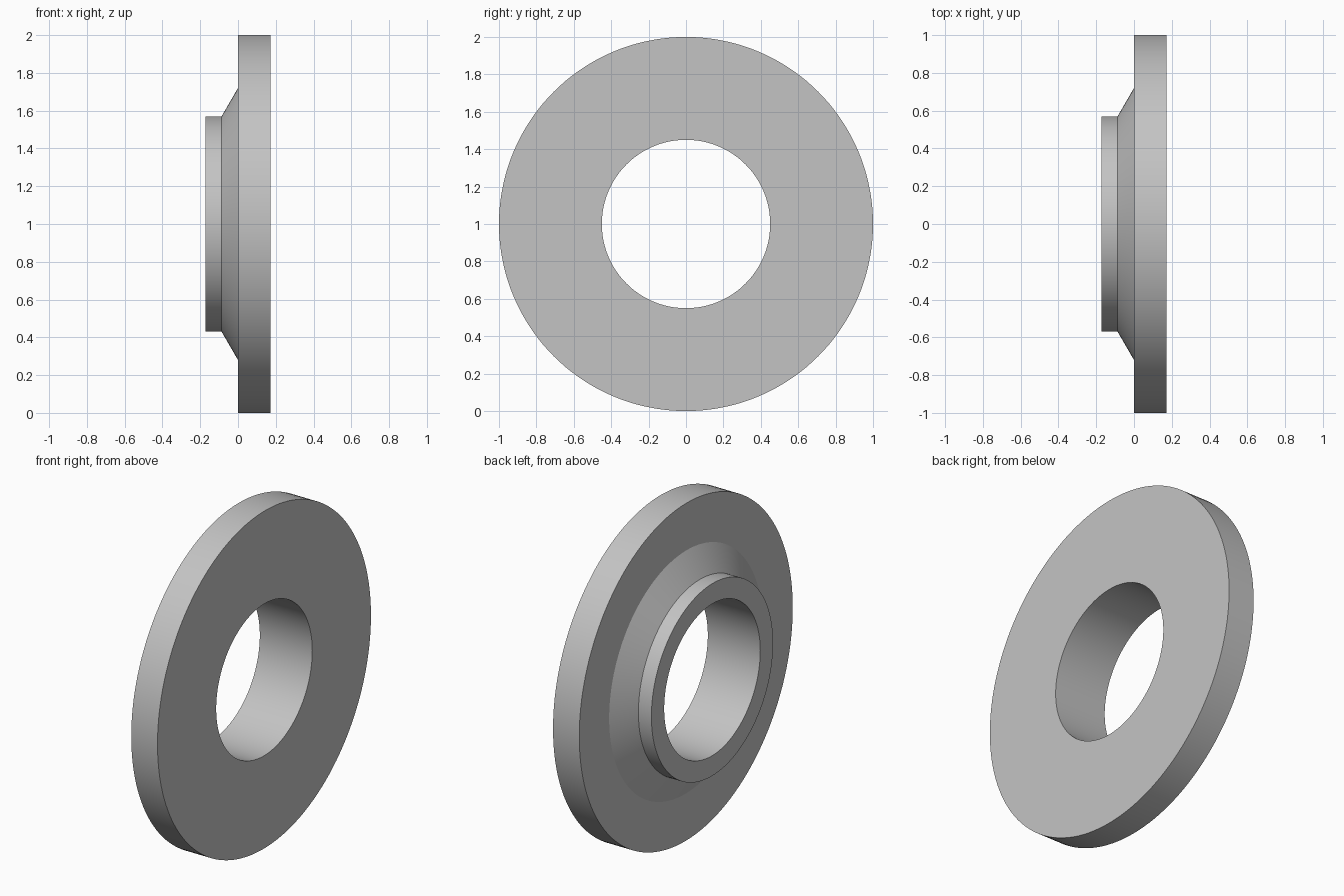
import bpy
import bmesh
import math
from mathutils import Matrix, Vector

cube = bpy.data.objects.get("Cube")
if cube:
    bpy.data.objects.remove(cube, do_unlink=True)

# Plain grey metal
grey = (0.55, 0.55, 0.55, 1.0)
metal = bpy.data.materials.new("grey_metal")
metal.use_nodes = True
metal.diffuse_color = grey
metal.node_tree.nodes["Principled BSDF"].inputs["Base Color"].default_value = grey

SEGMENTS = 144
BORE, HUB, CONE, RIM = 0.45, 0.57, 0.72, 1.0
HUB_END, CONE_START, FLANGE_BACK, FLANGE_FACE = -0.172, -0.087, 0.0, 0.172

# Closed cross-section of the flange as (x, radius)
profile = [
    (FLANGE_FACE, BORE), (FLANGE_FACE, RIM),
    (FLANGE_BACK, RIM), (FLANGE_BACK, CONE),
    (CONE_START, HUB), (HUB_END, HUB), (HUB_END, BORE),
]

# Revolve the section around the x axis
bm = bmesh.new()
verts = [bm.verts.new((x, 0, r)) for x, r in profile]
edges = [bm.edges.new((a, b)) for a, b in zip(verts, verts[1:] + verts[:1])]
bmesh.ops.spin(bm, geom=verts + edges, cent=(0, 0, 0), axis=(1, 0, 0),
               angle=math.tau, steps=SEGMENTS)
bmesh.ops.remove_doubles(bm, verts=bm.verts[:], dist=0.0001)
bmesh.ops.recalc_face_normals(bm, faces=bm.faces[:])
bmesh.ops.translate(bm, verts=bm.verts[:], vec=(0, 0, RIM))

mesh = bpy.data.meshes.new("hubbed_flange")
bm.to_mesh(mesh)
bm.free()
mesh.materials.append(metal)
flange = bpy.data.objects.new("hubbed_flange", mesh)
bpy.context.collection.objects.link(flange)

# Smooth round walls with crisp corners
bpy.ops.object.select_all(action="DESELECT")
flange.select_set(True)
bpy.context.view_layer.objects.active = flange
bpy.ops.object.shade_smooth_by_angle(angle=math.radians(20))
